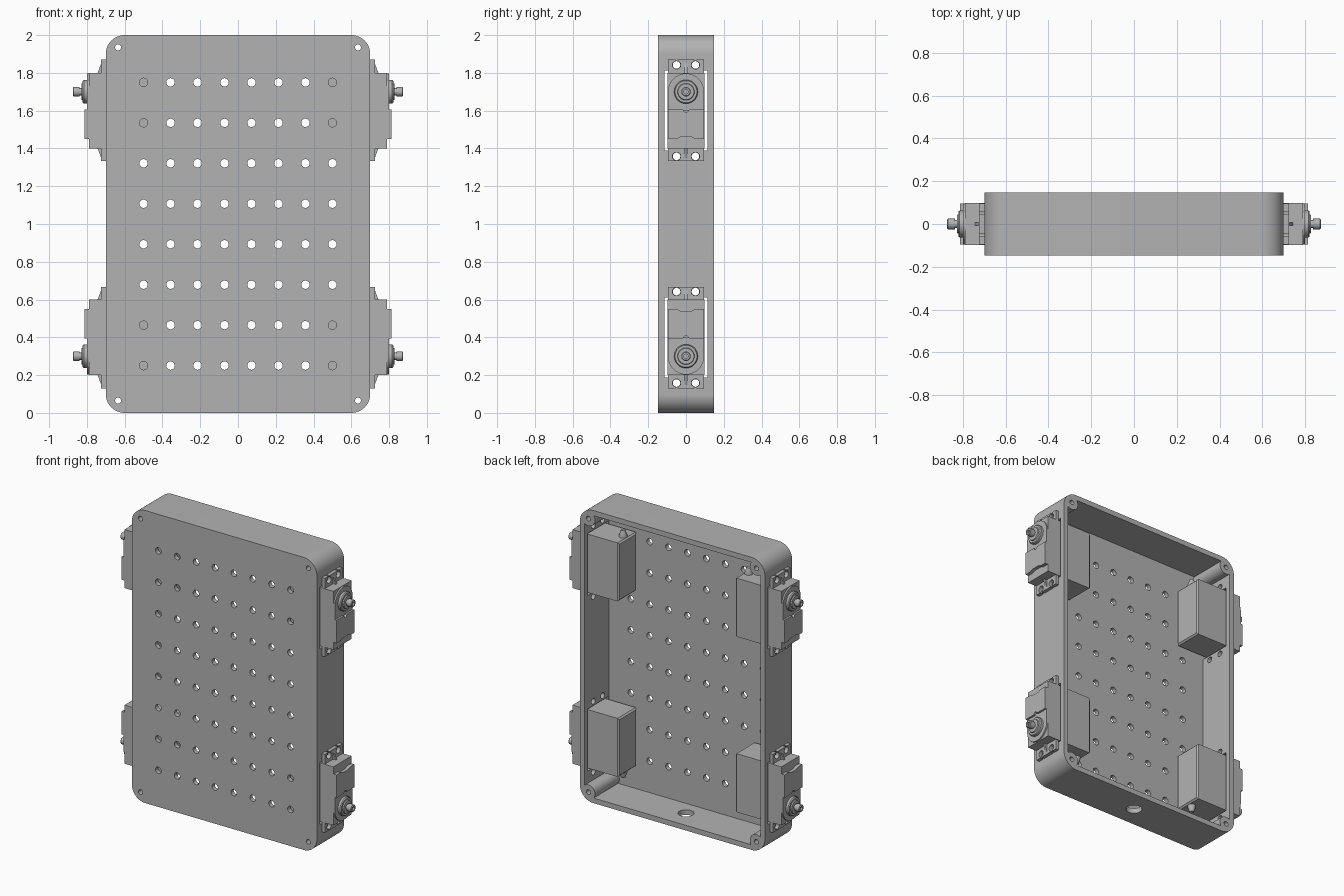
import bpy, bmesh
from math import sin, cos, pi, radians
from mathutils import Matrix

cube = bpy.data.objects.get("Cube")
if cube:
    bpy.data.objects.remove(cube)

grey = bpy.data.materials.new("mid_grey")
grey.use_nodes = True
GREY = (0.45, 0.45, 0.45, 1)
grey.diffuse_color = GREY
grey.node_tree.nodes["Principled BSDF"].inputs["Base Color"].default_value = GREY

AXES = {"X": lambda u, v, w: (w, u, v),
        "Y": lambda u, v, w: (u, w, v),
        "Z": lambda u, v, w: (u, v, w)}


def arc(cu, cv, r, a0, a1, n):
    return [(cu + r * cos(radians(a0 + (a1 - a0) * i / n)),
             cv + r * sin(radians(a0 + (a1 - a0) * i / n))) for i in range(n + 1)]


def circle(cu, cv, r, n=24):
    return arc(cu, cv, r, 0, 360, n)[:-1]


def rect(u0, u1, v0, v1):
    return [(u0, v0), (u1, v0), (u1, v1), (u0, v1)]


def rings(bm, axis, loops):
    """Skin a series of (outline, depth) loops and cap both ends."""
    rows = [[bm.verts.new(AXES[axis](u, v, w)) for u, v in pts] for pts, w in loops]
    n = len(rows[0])
    for a, b in zip(rows, rows[1:]):
        for i in range(n):
            bm.faces.new((a[i], a[(i + 1) % n], b[(i + 1) % n], b[i]))
    bm.faces.new(rows[0])
    bm.faces.new(rows[-1])


def prism(bm, axis, pts, w0, w1):
    rings(bm, axis, [(pts, w0), (pts, w1)])


def to_object(name, bm):
    bmesh.ops.recalc_face_normals(bm, faces=bm.faces[:])
    mesh = bpy.data.meshes.new(name)
    bm.to_mesh(mesh)
    bm.free()
    obj = bpy.data.objects.new(name, mesh)
    bpy.context.collection.objects.link(obj)
    return obj


def finish(obj):
    """Bake the modifiers, smooth the round faces and set the colour."""
    deps = bpy.context.evaluated_depsgraph_get()
    mesh = bpy.data.meshes.new_from_object(obj.evaluated_get(deps))
    obj.modifiers.clear()
    mesh.name = obj.name
    mesh.materials.clear()
    mesh.materials.append(grey)
    for p in mesh.polygons:
        p.use_smooth = True
        p.material_index = 0
    mesh.set_sharp_from_angle(angle=radians(30))
    obj.data = mesh
    return obj


def cut(obj, bm):
    cutter = to_object("cutter", bm)
    cutter.hide_render = True
    mod = obj.modifiers.new("cut", "BOOLEAN")
    mod.operation, mod.solver, mod.object = "DIFFERENCE", "EXACT", cutter
    finish(obj)
    bpy.data.objects.remove(cutter)


CORNERS = [(1, 1), (-1, 1), (-1, -1), (1, -1)]
BACK, FRONT = 0.147, -0.147

# Tray: rounded box, open at the back, with a screw post in each corner
outer, cavity = [], []
for i, (sx, sz) in enumerate(CORNERS):
    outer += arc(sx * 0.6, 1 + sz * 0.9, 0.1, 90 * i, 90 * i + 90, 12)
    cavity += arc(sx * 0.635, 1 + sz * 0.935, 0.05, 306.87 + 90 * i, 143.13 + 90 * i, 14)
bm = bmesh.new()
prism(bm, "Y", outer, FRONT, BACK)
tray = to_object("tray", bm)
bm = bmesh.new()
prism(bm, "Y", cavity, FRONT + 0.03, BACK + 0.1)
cut(tray, bm)

# Holes: panel grid, corner screws, motor slots, motor screws, cable port
bm = bmesh.new()
for col in range(7 + 1):
    for row in range(8):
        prism(bm, "Y", circle(-0.5 + col / 7, 0.25 + row * 1.5 / 7, 0.022), -0.2, -0.1)
for sx, sz in CORNERS:
    prism(bm, "Y", circle(sx * 0.635, 1 + sz * 0.935, 0.016), -0.2, 0.2)
    zc = 1 + sz * 0.6
    prism(bm, "X", rect(-0.113, 0.113, zc - 0.212, zc + 0.212), sx * 0.64, sx * 0.75)
    for y in (-0.05, 0.05):
        for dz in (-0.242, 0.242):
            prism(bm, "X", circle(y, zc + dz, 0.02), sx * 0.64, sx * 0.75)
prism(bm, "Z", circle(0, 0, 0.05, 32), -0.1, 0.1)
cut(tray, bm)


# Servo motor parts, built for the upper corner on the +x side
def case():
    bm = bmesh.new()
    small, full = rect(-0.09, 0.09, 1.41, 1.79), rect(-0.098, 0.098, 1.4, 1.8)
    rings(bm, "X", [(small, 0.44), (full, 0.45), (full, 0.79)])
    return to_object("case", bm)


def mounting_tabs():
    bm = bmesh.new()
    prism(bm, "X", rect(-0.095, 0.095, 1.333, 1.87), 0.7, 0.724)
    obj = to_object("mounting_tabs", bm)
    bm = bmesh.new()
    for y in (-0.05, 0.05):
        for s in (-1, 1):
            # round hole with a narrow slit to the tab end
            a = 90 * s
            pts = arc(y, 1.6 + s * 0.242, 0.022, a + 16, a + 344, 20)
            pts += [(pts[-1][0], 1.6 + s * 0.3), (pts[0][0], 1.6 + s * 0.3)]
            prism(bm, "X", pts, 0.68, 0.75)
    cut(obj, bm)
    return obj


def ribs():
    bm = bmesh.new()
    for s in (-1, 1):
        prism(bm, "Y", [(0.72, 1.6 + s * 0.195), (0.745, 1.6 + s * 0.195),
                        (0.72, 1.6 + s * 0.262)], -0.007, 0.007)
    return to_object("tab_ribs", bm)


def gear_cover():
    bm = bmesh.new()
    dome = arc(0, 1.702, 0.095, 0, 180, 24) + [(-0.095, 1.6), (0.095, 1.6)]
    prism(bm, "X", dome, 0.785, 0.8)
    return to_object("gear_cover", bm)


def cover_block():
    bm = bmesh.new()
    notch = arc(0, 1.607, 0.015, 360, 180, 8)
    prism(bm, "X", [(-0.095, 1.607), (-0.095, 1.45), (-0.05, 1.45), (-0.03, 1.46),
                    (0.03, 1.46), (0.05, 1.45), (0.095, 1.45), (0.095, 1.607)] + notch,
          0.785, 0.813)
    return to_object("cover_block", bm)


def output_shaft():
    bm = bmesh.new()
    steps = [(0.79, 0.063), (0.816, 0.063), (0.822, 0.058), (0.822, 0.045), (0.829, 0.042),
             (0.829, 0.019), (0.838, 0.019), (0.838, 0.025), (0.87, 0.025), (0.874, 0.021),
             (0.874, 0.011), (0.85, 0.011)]
    rings(bm, "X", [(circle(0, 1.7, r, 28), x) for x, r in steps])
    return to_object("output_shaft", bm)


def cable_stub():
    bm = bmesh.new()
    rings(bm, "Z", [(circle(0.475, 0, r, 16), z) for z, r in
                    ((1.78, 0.026), (1.81, 0.026), (1.845, 0.014))])
    return to_object("cable_stub", bm)


# Copy each part to the four corners by mirroring
for build in (case, mounting_tabs, ribs, gear_cover, cover_block, output_shaft, cable_stub):
    part = finish(build())
    base = part.name
    for sx, sz in CORNERS:
        mesh = part.data.copy()
        mesh.transform(Matrix.Translation((0, 0, 1 - sz)) @ Matrix.Diagonal((sx, 1, sz, 1)))
        if sx * sz < 0:
            mesh.flip_normals()
        name = f"{'upper' if sz > 0 else 'lower'}_{'left' if sx > 0 else 'right'}_servo_{base}"
        mesh.name = name
        bpy.context.collection.objects.link(bpy.data.objects.new(name, mesh))
    bpy.data.objects.remove(part)
